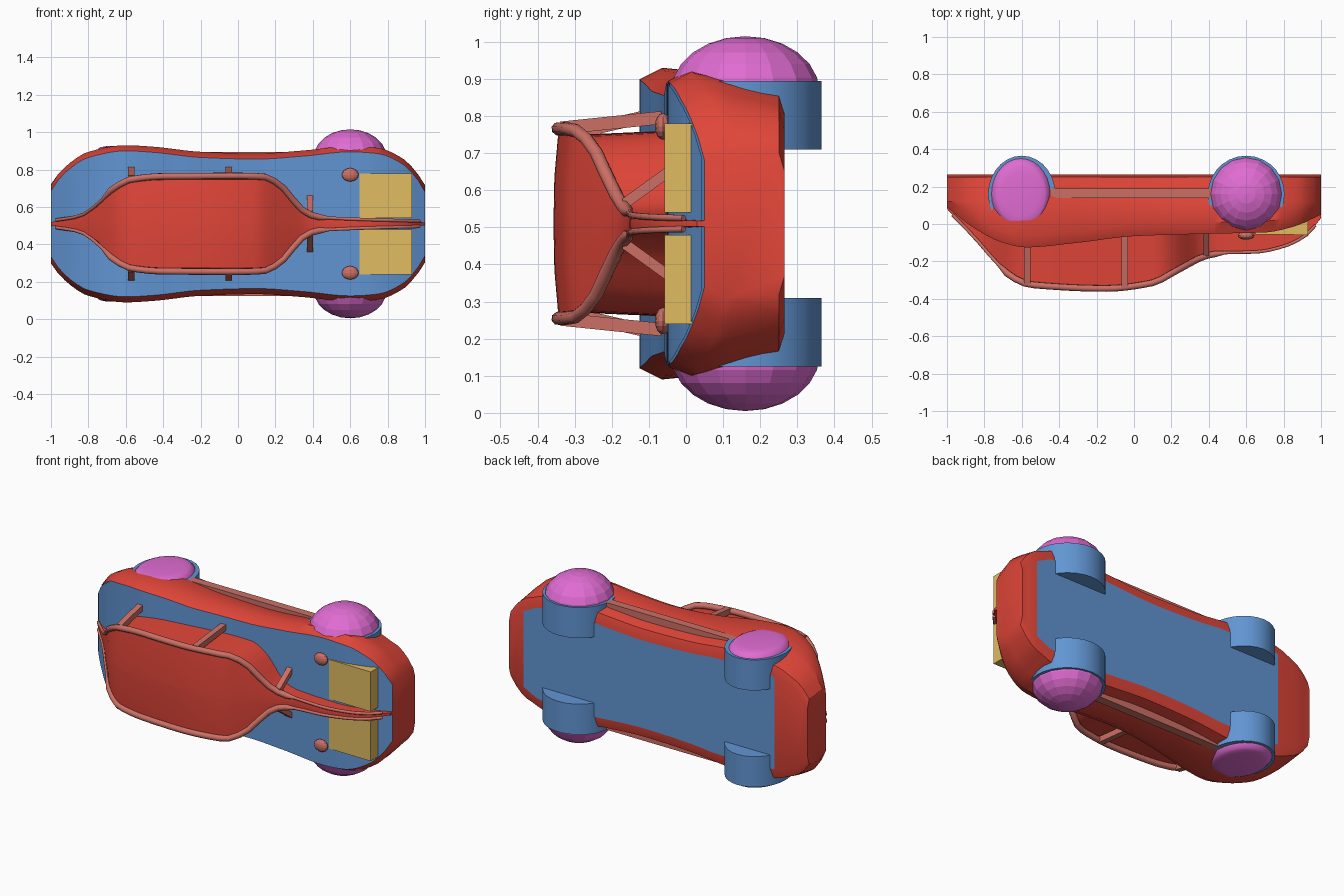
import bpy, bmesh, math
from mathutils import Vector

if "Cube" in bpy.data.objects:
    bpy.data.objects.remove(bpy.data.objects["Cube"])

ZC = 0.51  # car lies on its side: roof faces -y, nose points to +x


def mat(name, c):
    m = bpy.data.materials.new(name)
    m.diffuse_color = (*c, 1)
    m.use_nodes = True
    m.node_tree.nodes["Principled BSDF"].inputs["Base Color"].default_value = m.diffuse_color
    return m


RED = mat("red", (0.75, 0.06, 0.04))
BLUE = mat("blue", (0.12, 0.3, 0.65))
SALMON = mat("salmon", (0.6, 0.16, 0.13))
PURPLE = mat("purple", (0.75, 0.15, 0.65))
YELLOW = mat("yellow", (0.75, 0.5, 0.12))


def curve_at(pts, x):
    """Smooth (cubic Hermite) interpolation through profile points, limited to stay monotone."""
    n = len(pts)
    s = [(pts[i + 1][1] - pts[i][1]) / (pts[i + 1][0] - pts[i][0]) for i in range(n - 1)]

    def tan(i):
        if i == 0:
            return s[0]
        if i == n - 1:
            return s[-1]
        a, b = s[i - 1], s[i]
        return 0 if a * b <= 0 else 2 * a * b / (a + b)
    for i in range(n - 1):
        if x <= pts[i + 1][0] + 1e-9:
            h = pts[i + 1][0] - pts[i][0]
            t = (x - pts[i][0]) / h
            return ((2*t**3 - 3*t*t + 1) * pts[i][1] + (t**3 - 2*t*t + t) * h * tan(i)
                    + (3*t*t - 2*t**3) * pts[i + 1][1] + (t**3 - t*t) * h * tan(i + 1))
    return pts[-1][1]


def finish(name, bm, mats, smooth=35):
    bmesh.ops.recalc_face_normals(bm, faces=bm.faces)
    me = bpy.data.meshes.new(name)
    bm.to_mesh(me)
    bm.free()
    ob = bpy.data.objects.new(name, me)
    bpy.context.collection.objects.link(ob)
    for m in mats:
        me.materials.append(m)
    if smooth:
        bpy.ops.object.select_all(action='DESELECT')
        ob.select_set(True)
        bpy.context.view_layer.objects.active = ob
        bpy.ops.object.shade_smooth_by_angle(angle=math.radians(smooth))
    return ob


def loft(name, rings, mats, colour):
    """Skin closed rings; colour(i) gives the material of strip i."""
    bm = bmesh.new()
    vs = [[bm.verts.new(p) for p in r] for r in rings]
    n = len(vs[0])
    for a, b in zip(vs, vs[1:]):
        for i in range(n):
            j = (i + 1) % n
            bm.faces.new((a[i], a[j], b[j], b[i])).material_index = colour(i)
    bm.faces.new(vs[0])
    bm.faces.new(vs[-1])
    return finish(name, bm, mats)


def mirrored(half):
    """Half section (y, half width) -> closed ring."""
    return [(y, ZC + w) for y, w in half] + [(y, ZC - w) for y, w in reversed(half)]


# profiles along the length
plan = [(-1, .205), (-.96, .265), (-.9, .325), (-.8, .385), (-.6, .42), (-.45, .412), (-.2, .385), (.1, .376),
        (.35, .392), (.6, .415), (.75, .405), (.88, .35), (.95, .28), (1, .2)]
deck = [(-1, .09), (-.85, -.025), (-.7, -.1), (-.58, -.125), (-.3, -.1), (0, -.065),
        (.4, -.052), (.7, -.045), (.85, -.015), (1, .05)]
cabin_w = [(-1, .01), (-.85, .035), (-.75, .1), (-.67, .18), (-.57, .232), (-.4, .248), (0, .25),
           (.13, .247), (.22, .205), (.3, .115), (.36, .055), (.43, .03), (.6, .02), (1, .008)]
roof = [(-1, .08), (-.85, -.075), (-.75, -.19), (-.65, -.285), (-.55, -.325), (-.15, -.345), (.1, -.315),
        (.2, -.265), (.3, -.21), (.38, -.172), (.5, -.153), (.65, -.15), (.8, -.12), (.92, -.06), (1, .03)]
XS = [-1 + 2 * i / 56 for i in range(57)]

# lower body tub
rings = []
for x in XS:
    w, d = curve_at(plan, x), curve_at(deck, x)
    low = w * .865 if abs(x) < .85 else w * (.865 + .1 * (abs(x) - .85) / .15)
    half = [(d, w - .03), (d + .06, w), (.12, (w + low) / 2 + .01), (.25, low), (.265, low - .05)]
    rings.append([(x, y, z) for y, z in mirrored(half)])
loft("body", rings, [RED, BLUE], lambda i: 1 if i == 9 else 0)

# cabin with pointed tail and thin bonnet ridge
rings = []
for x in XS:
    w, r, d = curve_at(cabin_w, x), curve_at(roof, x), curve_at(deck, x)
    c = .035 * w / .25
    half = [(r - c * .35, w * .01), (r - c * .28, w * .5), (r, w * .95), (max(d, r) + .02, w)]
    rings.append([(x * .999, y, z) for y, z in mirrored(half)])
loft("cabin", rings, [RED], lambda i: 0)


def box(name, corners, m):
    """Hexahedron from two quads of corners."""
    bm = bmesh.new()
    for c in corners:
        bm.verts.new(c)
    bmesh.ops.convex_hull(bm, input=bm.verts)
    bmesh.ops.dissolve_limit(bm, angle_limit=.01, verts=bm.verts, edges=bm.edges)
    return finish(name, bm, [m], 0)


def ball(name, loc, scale, m, u=16, v=10):
    bm = bmesh.new()
    bmesh.ops.create_uvsphere(bm, u_segments=u, v_segments=v, radius=1)
    bmesh.ops.scale(bm, vec=scale, verts=bm.verts)
    bmesh.ops.translate(bm, vec=loc, verts=bm.verts)
    return finish(name, bm, [m], 0)


def ellipse(x, y, z, rx, ry, n=28):
    return [(x + rx * math.cos(2 * math.pi * i / n), y + ry * math.sin(2 * math.pi * i / n), z) for i in range(n)]


# underside panel
bm = bmesh.new()
us = [-.78 + 1.68 * i / 20 for i in range(21)]
edge = [(x, min(curve_at(plan, x) * .865 - .06, .29)) for x in us]
bm.faces.new([bm.verts.new((x, .268, ZC + w)) for x, w in edge] +
             [bm.verts.new((x, .268, ZC - w)) for x, w in reversed(edge)])
finish("underside_panel", bm, [BLUE], 0)

for s, side in ((1, "left"), (-1, "right")):
    # roof rail running from tail to nose
    cu = bpy.data.curves.new("rail_" + side, 'CURVE')
    cu.dimensions = '3D'
    cu.bevel_depth = .018
    cu.bevel_resolution = 2
    sp = cu.splines.new('POLY')
    sp.points.add(40)
    for i, p in enumerate(sp.points):
        x = -.97 + 1.94 * i / 40
        p.co = (x, curve_at(roof, x), ZC + s * (curve_at(cabin_w, x) + .006), 1)
        p.radius = 1 if -.72 < x < .45 else .5
    cu.use_fill_caps = True
    rail = bpy.data.objects.new("roof_rail_" + side, cu)
    bpy.context.collection.objects.link(rail)
    cu.materials.append(SALMON)

    # struts between rail and deck
    for k, (x, out) in enumerate(((-.57, .06), (-.05, .04), (.385, .11))):
        y0, y1 = curve_at(roof, x), curve_at(deck, x) + .02
        w = curve_at(cabin_w, x)
        z0, z1 = w + .01, w + out
        box(f"strut_{side}_{k}",
            [(x + dx, y, ZC + s * (z + dz)) for dx in (-.017, .017)
             for y, z in ((y0, z0), (y1, z1)) for dz in (-.02, .015)], SALMON)

    # headlight wedge and lamp
    box("headlight_" + side,
        [(x, y, ZC + s * z) for z in (.03, .27)
         for x, y in ((.65, -.056), (.93, -.058), (.93, .02), (.65, -.03))], YELLOW)
    ball("lamp_" + side, (.6, -.062, ZC + s * .262), (.045, .022, .036), SALMON, 12, 8)

    # side sill
    box("sill_" + side, [(x, y, ZC + s * z) for x in (-.46, .46) for y in (.14, .19) for z in (.3, .385)], SALMON)

    # wheel arches
    for x, rx in ((.6, .205), (-.6, .18)):
        loft(f"arch_{side}_{'front' if x > 0 else 'rear'}",
             [ellipse(x, .16, ZC + s * z, rx, .205) for z in (.2, .385)], [BLUE], lambda i: 0)

    # round front wheel, stepped disc rear wheel
    ball("front_wheel_" + side, (.6, .16, ZC + s * .355), (.195, .2, .15), PURPLE, 16, 12)
    loft("rear_wheel_" + side,
         [ellipse(-.605, .16, ZC + s * z, .165 * r, .2 * r)
          for z, r in ((.24, .8), (.27, .95), (.31, 1), (.35, 1), (.385, .95), (.405, .84), (.41, .78), (.415, .6))],
         [PURPLE], lambda i: 0)

# blue bonnet and tail skins laid on the deck
for name, a, b in (("bonnet_skin", .3, .99), ("tail_skin", -.99, -.62)):
    bm = bmesh.new()
    rows = []
    for i in range(21):
        x = a + (b - a) * i / 20
        w, y = curve_at(plan, x) - .035, curve_at(deck, x) - .004
        rows.append([bm.verts.new((x, y, ZC + t * w)) for t in (-1, -.5, 0, .5, 1)])
    for p, q in zip(rows, rows[1:]):
        for j in range(4):
            bm.faces.new((p[j], p[j + 1], q[j + 1], q[j]))
    finish(name, bm, [BLUE])
